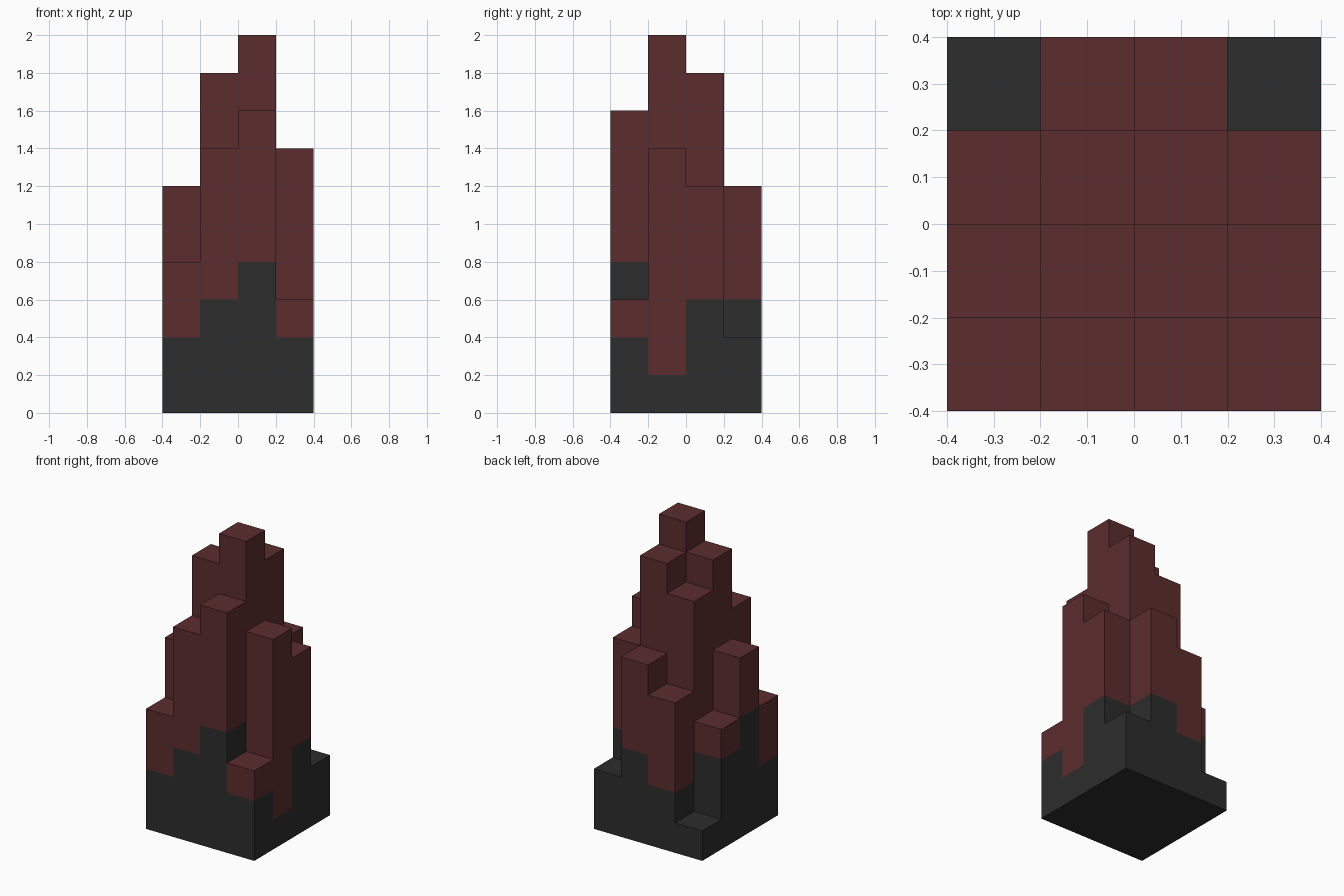
import bpy, bmesh, math
from mathutils import Vector

cube = bpy.data.objects.get("Cube")
if cube:
    bpy.data.objects.remove(cube, do_unlink=True)

CELL = 0.2
SIZE = 4
# Column heights and dark stone heights in cells, rows from front to back
HEIGHT = ["4783", "69A7", "4896", "1562"]
STONE = ["2342", "4441", "3443", "1232"]


def make_material(name, colour):
    mat = bpy.data.materials.new(name)
    mat.use_nodes = True
    mat.diffuse_color = colour
    mat.node_tree.nodes["Principled BSDF"].inputs["Base Color"].default_value = colour
    return mat


def read(grid, i, j):
    inside = 0 <= i < SIZE and 0 <= j < SIZE
    return int(grid[j][i], 16) if inside else 0


def solid(cell):
    i, j, k = cell
    return 0 <= k < read(HEIGHT, i, j)


def add_side(bm, cell, axis, sign, mat_index):
    # One outward facing square on the given side of a cell
    normal = Vector((0, 0, 0))
    normal[axis] = sign
    u = Vector((0, 0, 0))
    u[(axis + 1) % 3] = 1
    v = normal.cross(u)
    centre = Vector(cell) + Vector((0.5, 0.5, 0.5)) + normal / 2
    corners = [centre + (a * u + b * v) / 2
               for a, b in ((-1, -1), (1, -1), (1, 1), (-1, 1))]
    offset = Vector((SIZE / 2, SIZE / 2, 0))
    face = bm.faces.new([bm.verts.new((c - offset) * CELL) for c in corners])
    face.material_index = mat_index


# Stepped spire: outer skin of the stacked columns, dark below and red above
bm = bmesh.new()
for j in range(SIZE):
    for i in range(SIZE):
        for k in range(read(HEIGHT, i, j)):
            mat_index = 0 if k < read(STONE, i, j) else 1
            for axis in range(3):
                for sign in (-1, 1):
                    beside = [i, j, k]
                    beside[axis] += sign
                    if not solid(beside):
                        add_side(bm, (i, j, k), axis, sign, mat_index)

# Weld the squares and merge flat areas of one colour
bmesh.ops.remove_doubles(bm, verts=bm.verts[:], dist=0.001)
bmesh.ops.dissolve_limit(bm, angle_limit=math.radians(1), verts=bm.verts[:],
                         edges=bm.edges[:], delimit={'MATERIAL', 'NORMAL'})

mesh = bpy.data.meshes.new("stepped_spire")
bm.to_mesh(mesh)
bm.free()
mesh.materials.append(make_material("dark_stone", (0.026, 0.026, 0.026, 1)))
mesh.materials.append(make_material("dull_red", (0.107, 0.026, 0.026, 1)))
spire = bpy.data.objects.new("stepped_spire", mesh)
bpy.context.collection.objects.link(spire)
